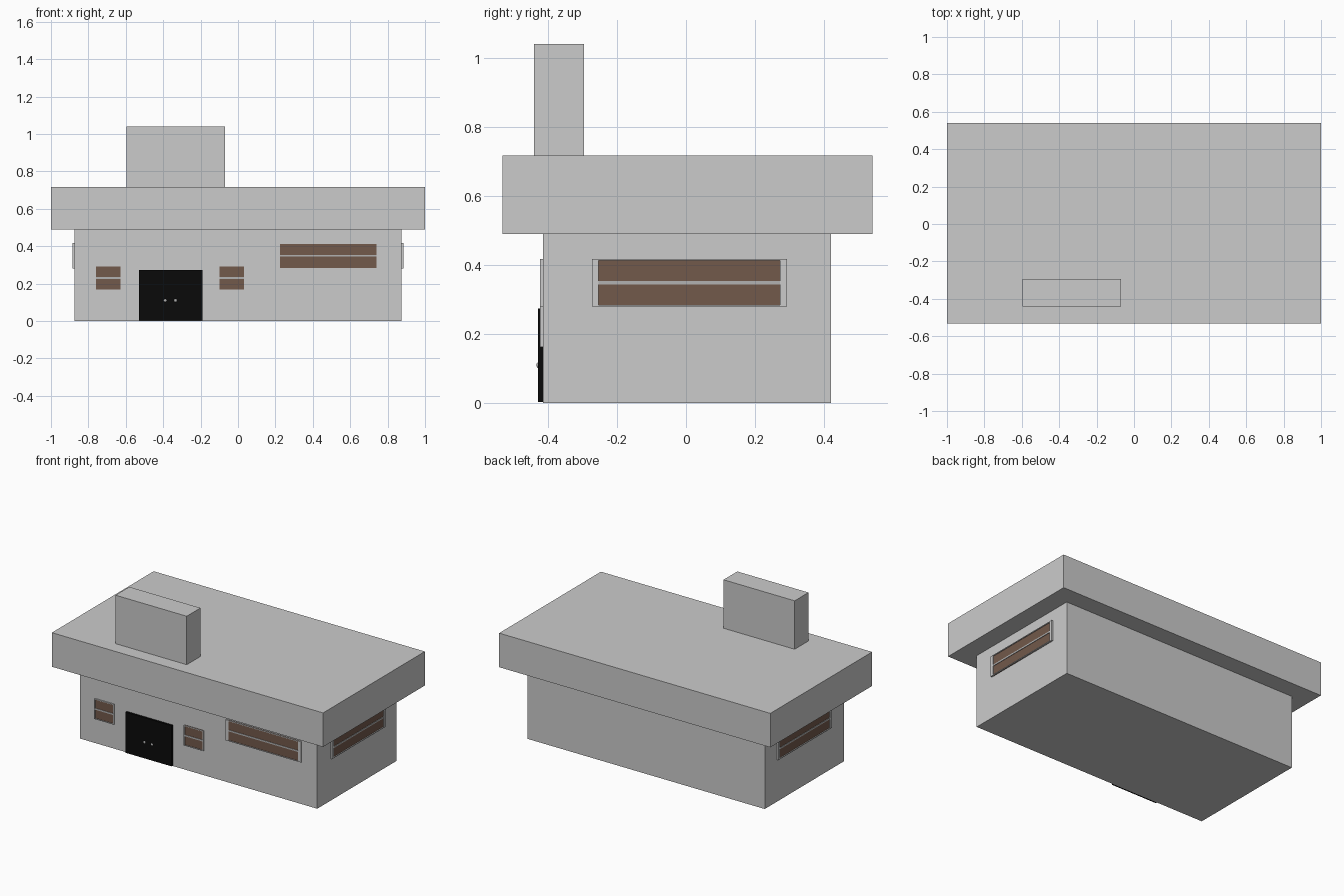
import bpy
from math import pi
from mathutils import Matrix

if "Cube" in bpy.data.objects:
    bpy.data.objects.remove(bpy.data.objects["Cube"])


def material(name, color):
    m = bpy.data.materials.new(name)
    m.diffuse_color = color
    m.use_nodes = True
    m.node_tree.nodes["Principled BSDF"].inputs["Base Color"].default_value = m.diffuse_color
    return m


brown = material("brown_glass", (0.17, 0.10, 0.07, 1))
black = material("black_door", (0.003, 0.003, 0.003, 1))
light = material("light_metal", (0.45, 0.45, 0.45, 1))


def box(name, x, y, z, mat=None, turn=None):
    """Box from (min, max) ranges, optionally transformed by a matrix."""
    bpy.ops.mesh.primitive_cube_add(size=1)
    o = bpy.context.object
    o.name = name
    mid = Matrix.Translation([(r[0] + r[1]) / 2 for r in (x, y, z)])
    size = Matrix.Diagonal([r[1] - r[0] for r in (x, y, z)] + [1])
    o.data.transform((turn or Matrix()) @ mid @ size)
    if mat:
        o.data.materials.append(mat)
    return o


def window(name, u, z, post, depth, turn):
    """Window on a wall plane y=0 facing -y, then turned into place."""
    t = 0.005
    zm = (z[0] + z[1]) / 2
    box(name + "_glass", (u[0] + post, u[1] - post), (-depth * 0.5, 0), z, brown, turn)
    for s, (a, b) in (("left", (u[0], u[0] + post)), ("right", (u[1] - post, u[1]))):
        box(f"{name}_{s}_post", (a, b), (-depth, 0), z, None, turn)
    for s, (a, b) in (("sill", (z[0], z[0] + t)), ("head", (z[1] - t, z[1]))):
        box(f"{name}_{s}", u, (-depth, 0), (a, b), None, turn)
    box(name + "_bar", (u[0] + post, u[1] - post), (-depth * 0.8, 0),
        (zm - 0.005, zm + 0.005), light, turn)


# Main masses
box("walls", (-0.875, 0.875), (-0.415, 0.42), (0, 0.49))
box("roof_slab", (-1, 1), (-0.532, 0.54), (0.49, 0.717))
box("roof_tower", (-0.595, -0.07), (-0.44, -0.295), (0.717, 1.04))

# Front windows
front = Matrix.Translation((0, -0.415, 0))
window("small_window_left", (-0.765, -0.62), (0.163, 0.298), 0.007, 0.008, front)
window("small_window_right", (-0.105, 0.04), (0.163, 0.298), 0.007, 0.008, front)
window("long_window", (0.205, 0.76), (0.28, 0.418), 0.02, 0.008, front)

# Side windows
for side, s in (("right", 1), ("left", -1)):
    turn = Matrix.Translation((s * 0.875, 0.01, 0)) @ Matrix.Rotation(s * pi / 2, 4, 'Z')
    window(side + "_window", (-0.283, 0.283), (0.28, 0.418), 0.02, 0.011, turn)

# Double door with knobs
box("door_left", (-0.53, -0.361), (-0.429, -0.415), (0.003, 0.274), black)
box("door_right", (-0.361, -0.19), (-0.429, -0.415), (0.003, 0.274), black)
for name, x in (("knob_left", -0.389), ("knob_right", -0.334)):
    bpy.ops.mesh.primitive_uv_sphere_add(segments=16, ring_count=8, radius=0.009,
                                         location=(x, -0.427, 0.11))
    knob = bpy.context.object
    knob.name = name
    knob.scale.y = 0.7
    knob.data.materials.append(light)
    bpy.ops.object.shade_smooth()
